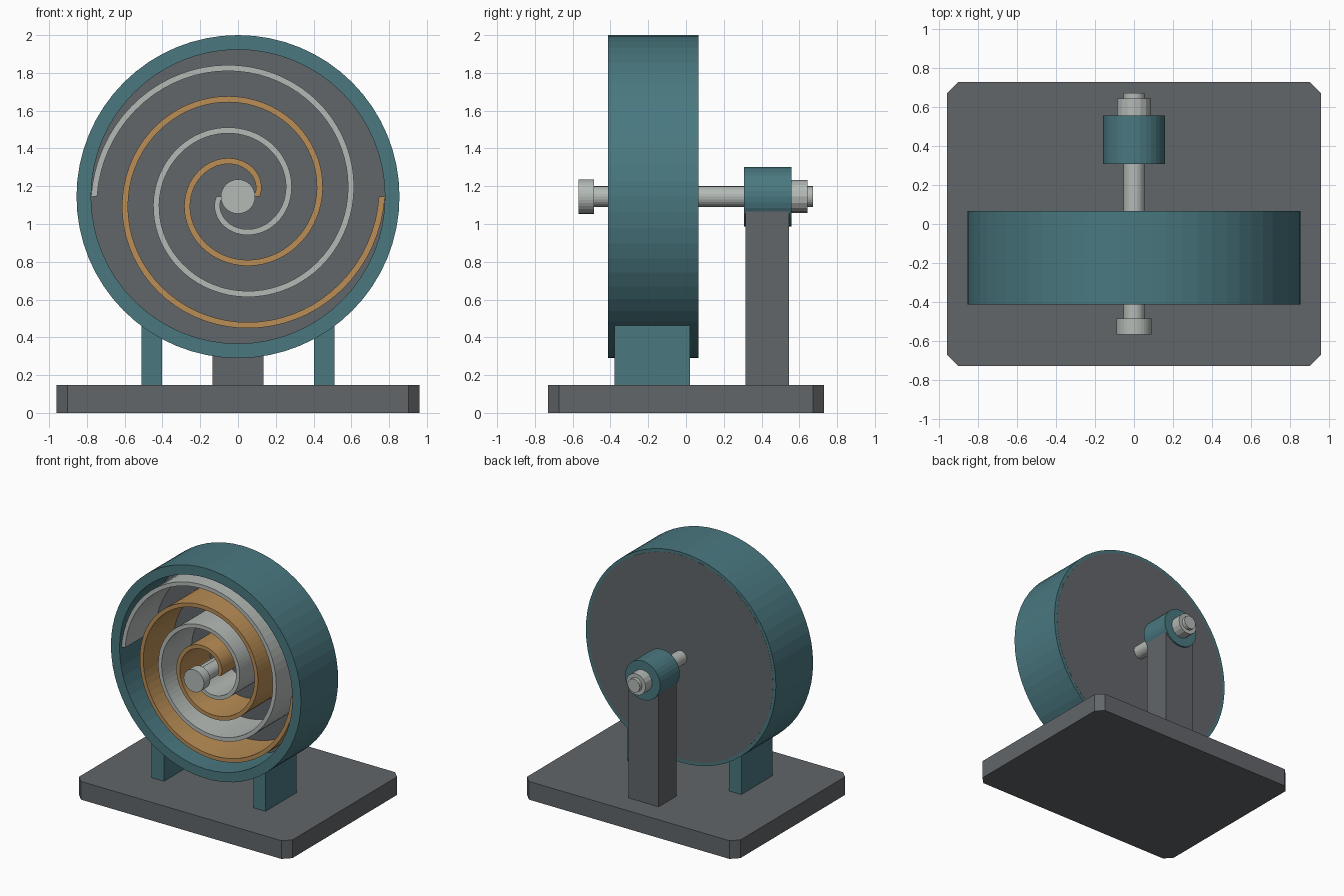
import bpy, bmesh, math
from mathutils import Matrix, Vector

cube = bpy.data.objects.get("Cube")
if cube:
    bpy.data.objects.remove(cube, do_unlink=True)

AXIS_Z = 1.145       # height of the wheel axis
BASE_TOP = 0.148


def material(name, rgb):
    mat = bpy.data.materials.new(name)
    mat.use_nodes = True
    color = (*rgb, 1)
    mat.diffuse_color = color
    mat.node_tree.nodes["Principled BSDF"].inputs["Base Color"].default_value = color
    return mat


teal = material("teal", (0.067, 0.188, 0.216))
gray = material("dark gray", (0.122, 0.133, 0.144))
silver = material("silver", (0.456, 0.491, 0.468))
bronze = material("bronze", (0.491, 0.27, 0.093))


def finish(name, bm, mat):
    bmesh.ops.recalc_face_normals(bm, faces=bm.faces)
    mesh = bpy.data.meshes.new(name)
    bm.to_mesh(mesh)
    bm.free()
    mesh.materials.append(mat)
    obj = bpy.data.objects.new(name, mesh)
    bpy.context.collection.objects.link(obj)
    return obj


def box(name, low, high, mat, chamfer=0):
    low, high = Vector(low), Vector(high)
    bm = bmesh.new()
    bmesh.ops.create_cube(bm, size=1, matrix=Matrix.Translation((low + high) / 2)
                          @ Matrix.Diagonal((*(high - low), 1)))
    if chamfer:
        upright = [e for e in bm.edges
                   if abs(e.verts[0].co.z - e.verts[1].co.z) > 0.01]
        bmesh.ops.bevel(bm, geom=upright, offset=chamfer, segments=1, affect='EDGES')
    return finish(name, bm, mat)


def lathe(name, profile, segments, mat, closed=False):
    """Spin (radius, y) points around the wheel axis."""
    bm = bmesh.new()
    verts = [bm.verts.new((0, y, AXIS_Z + r)) for r, y in profile]
    edges = [bm.edges.new(pair) for pair in zip(verts, verts[1:])]
    if closed:
        edges.append(bm.edges.new((verts[-1], verts[0])))
    bmesh.ops.spin(bm, geom=verts + edges, cent=(0, 0, AXIS_Z), axis=(0, 1, 0),
                   angle=math.tau, steps=segments, use_duplicate=False)
    bmesh.ops.remove_doubles(bm, verts=bm.verts, dist=0.0001)
    return finish(name, bm, mat)


def rod(name, radius, front, back, segments, mat):
    return lathe(name, [(0, front), (radius, front), (radius, back), (0, back)],
                 segments, mat)


def scroll(name, start, mat, front=-0.385, back=0.01, steps=144, half=0.016):
    """Two-turn spiral wall, winding inward clockwise from the start angle."""
    bm = bmesh.new()
    rows = []
    for i in range(steps + 1):
        turn = 2 * i / steps
        a = start - math.tau * turn
        r = 0.762 - 0.332 * turn
        rows.append([bm.verts.new((q * math.cos(a), y, AXIS_Z + q * math.sin(a)))
                     for q, y in ((r - half, front), (r + half, front),
                                  (r + half, back), (r - half, back))])
    for p, q in zip(rows, rows[1:]):
        for k in range(4):
            n = (k + 1) % 4
            bm.faces.new((p[k], p[n], q[n], q[k]))
    bm.faces.new(rows[0])
    bm.faces.new(rows[-1])
    return finish(name, bm, mat)


# Base plate with clipped corners, rear post and two feet
box("base_plate", (-0.96, -0.73, 0), (0.96, 0.73, BASE_TOP), gray, chamfer=0.058)
box("rear_post", (-0.136, 0.315, BASE_TOP), (0.136, 0.545, 1.09), gray)
for side, x in (("left", 0.457), ("right", -0.457)):
    box(side + "_foot", (x - 0.055, -0.378, BASE_TOP), (x + 0.055, 0.02, 0.465), teal)

# Drum housing: open ring with a back plate
lathe("drum_ring", [(0.778, -0.412), (0.855, -0.412), (0.855, 0.066), (0.778, 0.066)],
      64, teal, closed=True)
rod("back_plate", 0.83, 0.0, 0.067, 48, gray)

# Interleaved spiral walls
scroll("silver_scroll", math.pi, silver)
scroll("bronze_scroll", 0, bronze)

# Shaft, front cap, bearing and end collar
rod("shaft", 0.055, -0.52, 0.672, 24, silver)
rod("shaft_cap", 0.091, -0.568, -0.486, 32, silver)
rod("bearing", 0.158, 0.307, 0.558, 32, teal)
rod("end_collar", 0.087, 0.558, 0.643, 16, silver)
